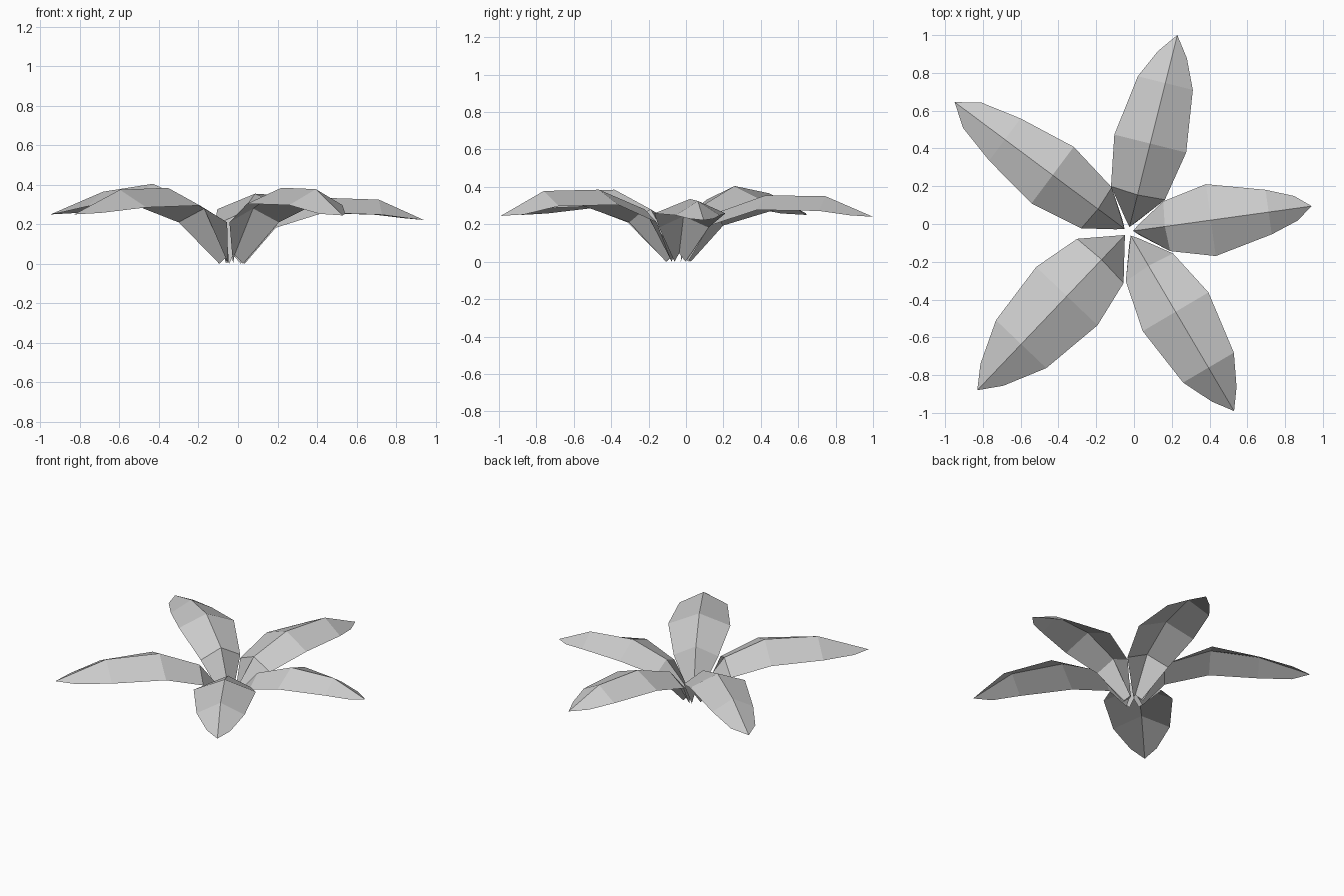
import bpy, bmesh
from math import sin, cos, radians

if "Cube" in bpy.data.objects:
    bpy.data.objects.remove(bpy.data.objects["Cube"])

CENTRE = (-0.03, -0.04)


def leaf(name, angle, us, widths, ridge_z, tip_z):
    """Ridged blade: us = distances of 4 cross rows and the tip; ridge_z = rows 2 and 3."""
    c, s = cos(radians(angle)), sin(radians(angle))
    z2, z3 = ridge_z
    bm = bmesh.new()

    def vert(u, n, z):
        return bm.verts.new((CENTRE[0] + u * c - n * s, CENTRE[1] + u * s + n * c, z))

    drop = 0.4 * widths[1]
    k = z2 / 0.385
    # rows of (ridge distance, ridge height, edge distance, half width, edge height)
    rows = [(0.025, 0.045, 0.06, 0.03, 0.0),
            (us[0] - 0.01, 0.28 * k, us[0], widths[0], 0.21 * k),
            (us[1], z2, us[1], widths[1], z2 - drop),
            (us[2], z3, us[2], widths[2], z3 - drop)]
    grid = [(vert(eu, w, ez), vert(mu, 0, mz), vert(eu, -w, ez))
            for mu, mz, eu, w, ez in rows]
    for a, b in zip(grid, grid[1:]):
        bm.faces.new((a[0], a[1], b[1], b[0]))
        bm.faces.new((a[1], a[2], b[2], b[1]))
    # pointed end
    tip = vert(us[4], 0, tip_z)
    left, right = (vert(us[3], sgn * widths[3], tip_z + 0.008) for sgn in (1, -1))
    l, m, r = grid[-1]
    bm.faces.new((l, m, tip, left))
    bm.faces.new((m, r, right, tip))
    bmesh.ops.recalc_face_normals(bm, faces=bm.faces)
    if sum(f.normal.z for f in bm.faces) < 0:
        bmesh.ops.reverse_faces(bm, faces=bm.faces)
    me = bpy.data.meshes.new(name)
    bm.to_mesh(me)
    bm.free()
    ob = bpy.data.objects.new(name, me)
    bpy.context.collection.objects.link(ob)


# five leaves around the rosette
leaf("leaf_back", 76.0, (0.21, 0.48, 0.81, 0.965, 1.072), (0.147, 0.196, 0.15, 0.079), (0.355, 0.35), 0.24)
leaf("leaf_back_left", 143.3, (0.21, 0.50, 0.815, 1.03, 1.147), (0.135, 0.187, 0.139, 0.083), (0.405, 0.365), 0.25)
leaf("leaf_front_left", 226.4, (0.215, 0.472, 0.823, 1.047, 1.16), (0.17, 0.224, 0.184, 0.084), (0.385, 0.375), 0.25)
leaf("leaf_front_right", -59.5, (0.22, 0.493, 0.836, 1.0, 1.103), (0.145, 0.202, 0.156, 0.076), (0.385, 0.378), 0.245)
leaf("leaf_right", 7.9, (0.205, 0.441, 0.75, 0.895, 0.98), (0.133, 0.192, 0.119, 0.066), (0.335, 0.325), 0.222)
